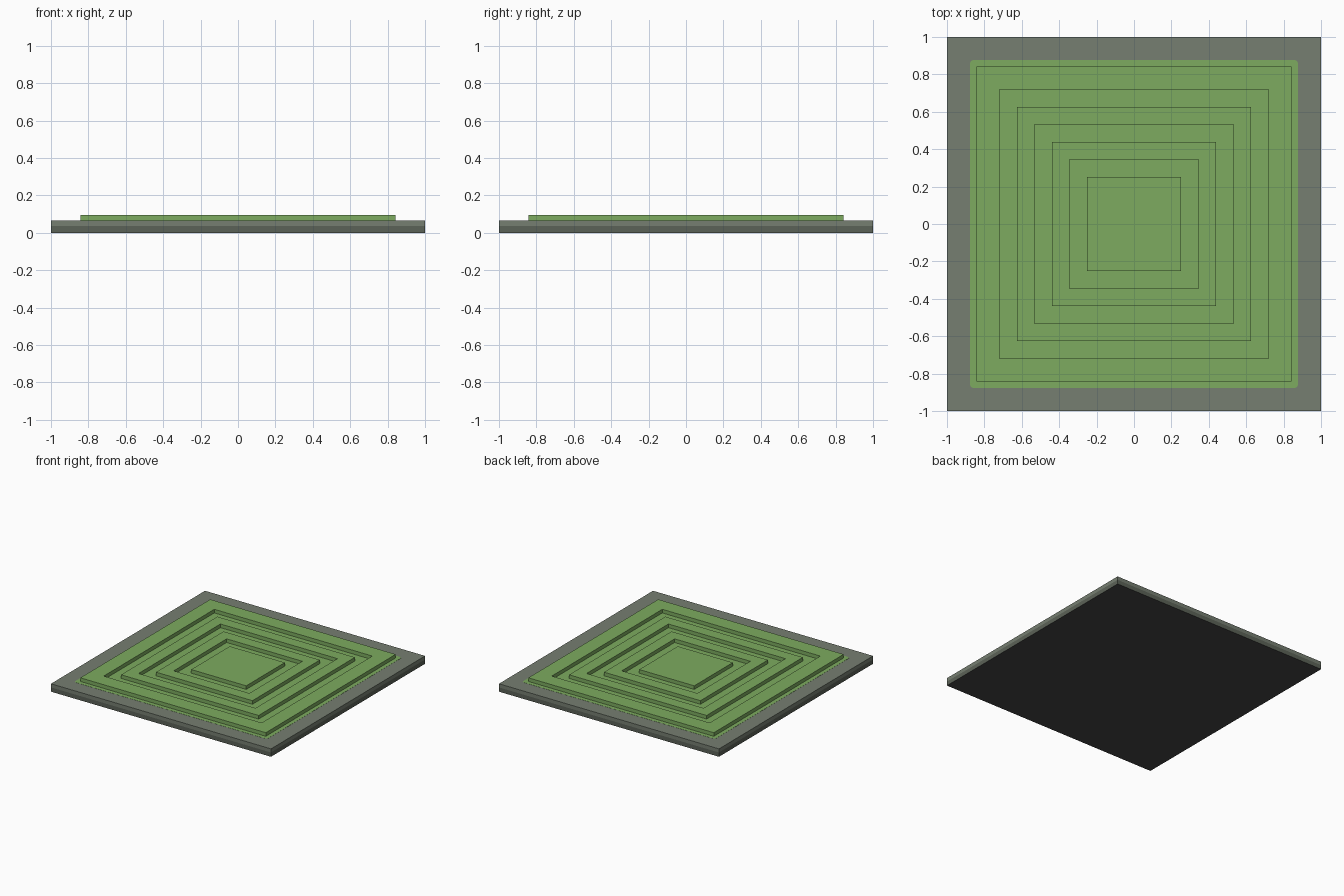
import bpy, bmesh, math

cube = bpy.data.objects.get("Cube")
if cube:
    bpy.data.objects.remove(cube, do_unlink=True)


def material(name, rgb):
    m = bpy.data.materials.new(name)
    m.use_nodes = True
    m.diffuse_color = (*rgb, 1)
    m.node_tree.nodes["Principled BSDF"].inputs["Base Color"].default_value = (*rgb, 1)
    return m


green = material("grass green", (0.205, 0.41, 0.115))
stone = material("stone grey", (0.18, 0.21, 0.165))
dark_stone = material("dark stone", (0.105, 0.122, 0.096))
underside = material("charcoal", (0.06, 0.06, 0.06))


def finish(name, bm, mats):
    bmesh.ops.recalc_face_normals(bm, faces=bm.faces)
    me = bpy.data.meshes.new(name)
    bm.to_mesh(me)
    bm.free()
    for m in mats:
        me.materials.append(m)
    ob = bpy.data.objects.new(name, me)
    bpy.context.collection.objects.link(ob)
    return ob


def square(r, z):
    return [(-r, -r, z), (r, -r, z), (r, r, z), (-r, r, z)]


def rounded_square(r, c, z, steps=4):
    pts = []
    for k, (sx, sy) in enumerate([(1, 1), (-1, 1), (-1, -1), (1, -1)]):
        for i in range(steps + 1):
            a = math.pi / 2 * (k + i / steps)
            pts.append((sx * (r - c) + c * math.cos(a), sy * (r - c) + c * math.sin(a), z))
    return pts


def loft(bm, outlines, cap=True, closed=False):
    """Bridge outlines of equal length, either capped or joined end to start."""
    loops = [[bm.verts.new(p) for p in o] for o in outlines]
    pairs = list(zip(loops, loops[1:]))
    if closed:
        pairs.append((loops[-1], loops[0]))
    for a, b in pairs:
        for i in range(len(a)):
            j = (i + 1) % len(a)
            bm.faces.new((a[i], a[j], b[j], b[i]))
    if cap:
        bm.faces.new(loops[0])
        bm.faces.new(loops[-1])


TOP, MID, RAISED = 0.065, 0.035, 0.096

# Square base slab: pale upper band, darker lower band, charcoal underside
bm = bmesh.new()
loft(bm, [square(1, 0), square(1, MID), square(1, TOP)])
for f in bm.faces:
    z = f.calc_center_median().z
    f.material_index = 2 if z < 0.001 else 1 if z < MID else 0
finish("base_slab", bm, [stone, dark_stone, underside])

# Thin rounded green field painted on the slab
bm = bmesh.new()
loft(bm, [rounded_square(0.877, 0.02, TOP - 0.001), rounded_square(0.877, 0.02, TOP + 0.001)])
finish("green_field", bm, [green])

# Raised concentric square rings
for name, outer, inner in [("outer_ring", 0.843, 0.718),
                           ("middle_ring", 0.625, 0.532),
                           ("inner_ring", 0.438, 0.344)]:
    bm = bmesh.new()
    loft(bm, [square(outer, TOP), square(outer, RAISED),
              square(inner, RAISED), square(inner, TOP)], cap=False, closed=True)
    finish(name, bm, [green])

# Raised centre square
bm = bmesh.new()
loft(bm, [square(0.25, TOP), square(0.25, RAISED)])
finish("centre_block", bm, [green])
